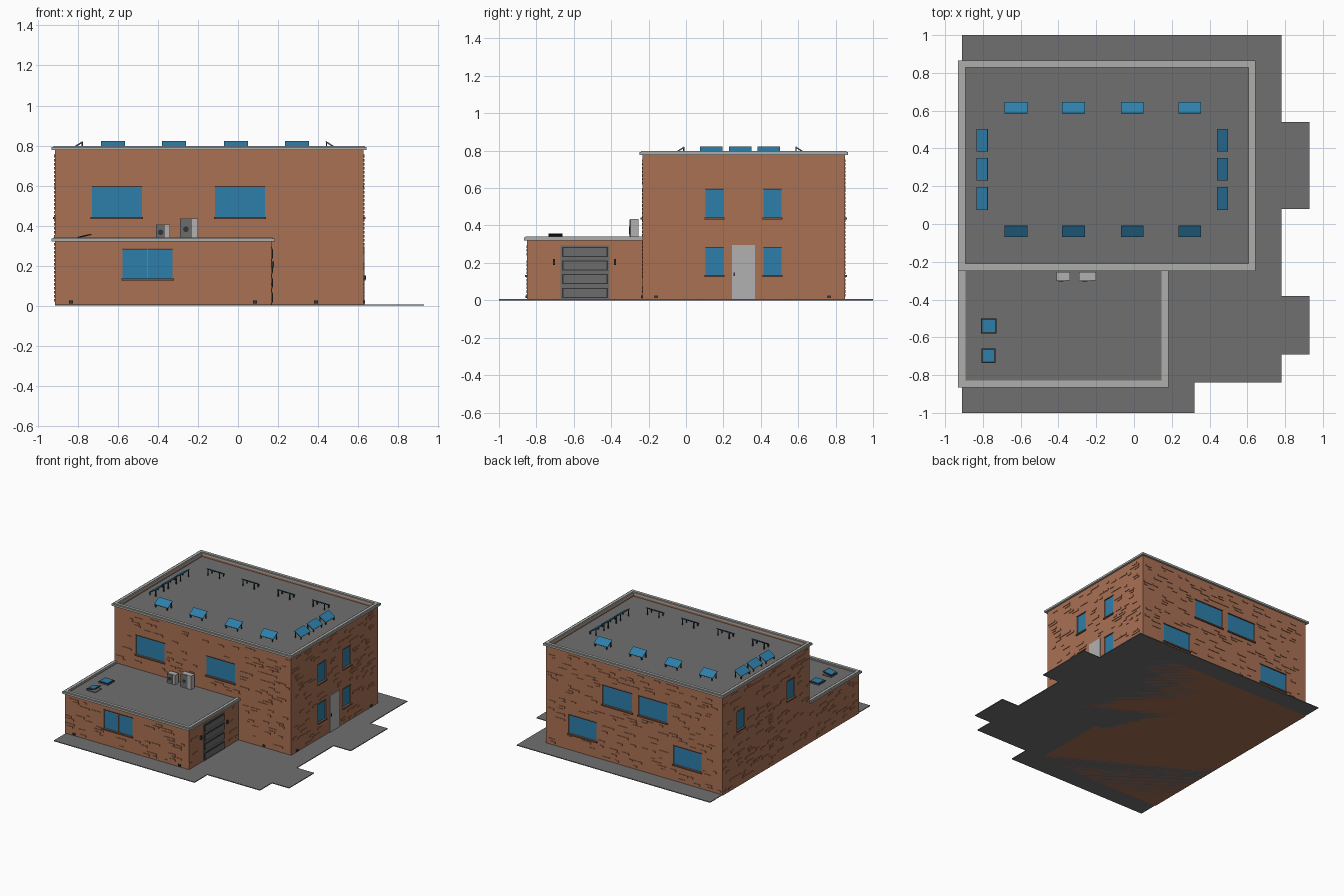
import bpy, bmesh, math, random
from mathutils import Matrix, Vector

if "Cube" in bpy.data.objects:
    bpy.data.objects.remove(bpy.data.objects["Cube"])

random.seed(4)


def mat(name, r, g, b):
    m = bpy.data.materials.new(name)
    m.diffuse_color = (r, g, b, 1)
    m.use_nodes = True
    m.node_tree.nodes["Principled BSDF"].inputs["Base Color"].default_value = m.diffuse_color
    return m


BRICK = mat("brick", 0.40, 0.165, 0.088)
SILL = mat("dark_brick", 0.20, 0.085, 0.05)
ASPHALT = mat("asphalt_grey", 0.16, 0.16, 0.16)
TRIM = mat("light_grey_trim", 0.42, 0.42, 0.41)
GLASS = mat("blue_glass", 0.027, 0.21, 0.40)
DOOR = mat("pale_grey", 0.44, 0.44, 0.44)
METAL = mat("mid_grey", 0.15, 0.15, 0.15)
DARK = mat("dark_grey", 0.035, 0.035, 0.035)


def add_box(bm, x0, x1, y0, y1, z0, z1, m=Matrix()):
    c = Matrix.Translation(((x0 + x1) / 2, (y0 + y1) / 2, (z0 + z1) / 2))
    s = Matrix.Diagonal((abs(x1 - x0), abs(y1 - y0), abs(z1 - z0), 1))
    bmesh.ops.create_cube(bm, size=1, matrix=m @ c @ s)


def finish(name, bm, material):
    me = bpy.data.meshes.new(name)
    bm.to_mesh(me)
    bm.free()
    me.materials.append(material)
    ob = bpy.data.objects.new(name, me)
    bpy.context.collection.objects.link(ob)
    return ob


def boxes(name, material, *bounds):
    bm = bmesh.new()
    for b in bounds:
        add_box(bm, *b)
    return finish(name, bm, material)


# Paved ground slab with stepped outline
outline = [(-.91, -1), (.32, -1), (.32, -.84), (.78, -.84), (.78, -.69), (.93, -.69),
           (.93, -.38), (.78, -.38), (.78, .08), (.93, .08), (.93, .54), (.78, .54),
           (.78, 1), (-.91, 1)]
bm = bmesh.new()
f = bm.faces.new([bm.verts.new((x, y, 0)) for x, y in outline])
top = bmesh.ops.extrude_face_region(bm, geom=[f])["geom"]
bmesh.ops.translate(bm, verts=[v for v in top if isinstance(v, bmesh.types.BMVert)], vec=(0, 0, .006))
bmesh.ops.recalc_face_normals(bm, faces=bm.faces)
finish("paving", bm, ASPHALT)

# Wall planes: axis of the normal, plane position, outward sign, u range, z range
X0, X1, Y0, Y1, YA, XA = -.915, .627, -.232, .85, -.85, .167
WALLS = {
    "front": ("y", Y0, -1, X0, X1, 0, .77),
    "back": ("y", Y1, 1, X0, X1, 0, .77),
    "right": ("x", X1, 1, Y0, Y1, 0, .77),
    "left": ("x", X0, -1, Y0, Y1, 0, .77),
    "annex_front": ("y", YA, -1, X0, XA, 0, .31),
    "annex_right": ("x", XA, 1, YA, Y0, 0, .31),
    "annex_left": ("x", X0, -1, YA, Y0, 0, .31),
}
LOW, HIGH = (.135, .28), (.443, .592)
WINDOWS = {
    "front": [(-.73, -.48, *HIGH), (-.115, .135, *HIGH)],
    "back": [(-.125, .135, *HIGH), (-.43, -.18, *HIGH), (.185, .43, *LOW), (-.73, -.485, *LOW)],
    "right": [(a, a + .096, *z) for a in (.105, .415) for z in (LOW, HIGH)],
    "left": [(.575, .67, *HIGH), (-.05, .045, *HIGH)],
    "annex_front": [(-.577, -.454, *LOW), (-.45, -.327, *LOW)],
}
BLOCKED = {"right": [(.24, .375, 0, .30)], "annex_right": [(-.73, -.37, 0, .30)],
           "front": [(X0, XA, 0, .35)]}


def wall_box(w, u0, u1, z0, z1, d0, d1):
    """Bounds of a box placed on a wall, d measured outward from its surface."""
    axis, p, s = WALLS[w][:3]
    a, b = sorted((p + s * d0, p + s * d1))
    return (u0, u1, a, b, z0, z1) if axis == "y" else (a, b, u0, u1, z0, z1)


# Brick volumes, with window recesses and sunken roofs cut out
def volume(name, bounds, cuts):
    ob = boxes(name, BRICK, bounds)
    cutter = boxes(name + "_cutter", BRICK, *cuts)
    cutter.hide_render = True
    cutter.hide_viewport = True
    mod = ob.modifiers.new("openings", "BOOLEAN")
    mod.operation, mod.object, mod.solver = "DIFFERENCE", cutter, "EXACT"


def recesses(*walls):
    return [wall_box(w, *win, -.012, .02) for w in walls for win in WINDOWS[w]]


volume("main_walls", (X0, X1, Y0, Y1, 0, .78),
       recesses("front", "back", "right", "left") + [(X0 + .02, X1 - .02, Y0 + .02, Y1 - .02, .76, .9)])
volume("annex_walls", (X0, XA, YA, Y0, 0, .324), recesses("annex_front"))

# Glass, sills and lintels
glass, sill = [], []
for w, wins in WINDOWS.items():
    for u0, u1, z0, z1 in wins:
        glass.append(wall_box(w, u0, u1, z0, z1, -.014, -.006))
        sill.append(wall_box(w, u0 - .006, u1 + .006, z0 - .01, z0, -.012, .01))
        sill.append(wall_box(w, u0 - .003, u1 + .003, z1, z1 + .005, -.012, .003))
boxes("window_glass", GLASS, *glass)
boxes("window_sills", SILL, *sill)

# Scattered raised bricks on every wall, clear of the openings
raised = []
for w, (axis, p, s, ua, ub, za, zb) in WALLS.items():
    taken = WINDOWS.get(w, []) + BLOCKED.get(w, [])
    for _ in range(int((ub - ua) * (zb - za) * 190)):
        n = random.choice((.03, .05, .05, .08))
        u, z = random.uniform(ua, ub - n), za + .02 + .02 * random.randrange(int((zb - za - .03) / .02))
        if all(u + n < a - .01 or u > b + .01 or z + .02 < c - .012 or z > d + .008 for a, b, c, d in taken):
            raised.append(wall_box(w, u, u + n, z, z + .014, -.002, .004))
boxes("raised_bricks", BRICK, *raised)


# Roof surfaces and stepped parapet caps
def ring(x0, x1, y0, y1, z0, z1, t, back=True):
    parts = [(x0, x1, y0, y0 + t, z0, z1), (x0, x0 + t, y0 + t, y1, z0, z1), (x1 - t, x1, y0 + t, y1, z0, z1)]
    if back:
        parts[1:] = [(a, b, c, y1 - t, z0, z1) for a, b, c, _, _, _ in parts[1:]]
        parts.append((x0, x1, y1 - t, y1, z0, z1))
    return parts


boxes("main_roof", ASPHALT, (X0 + .019, X1 - .019, Y0 + .019, Y1 - .019, .755, .764))
boxes("annex_roof", ASPHALT, (X0 + .01, XA - .01, YA + .01, Y0, .32, .328))
boxes("main_parapet_cap", TRIM, *ring(X0 - .016, X1 + .016, Y0 - .016, Y1 + .016, .778, .793, .038),
      *ring(X0 - .008, X1 + .008, Y0 - .008, Y1 + .008, .79, .798, .022))
boxes("annex_parapet_cap", TRIM, *ring(X0 - .016, XA + .016, YA - .016, Y0, .32, .335, .038, False),
      *ring(X0 - .008, XA + .008, YA - .008, Y0, .332, .34, .022, False))

# Tilted solar panels on legs, facing outward on each side of the roof
panel, legs = bmesh.new(), bmesh.new()
spots = [(x, y, r) for x in (-.625, -.32, -.01, .295) for y, r in ((-.037, 0), (.614, 180))]
spots += [(x, y, r) for y in (.135, .29, .443) for x, r in ((.467, 90), (-.803, -90))]
for x, y, r in spots:
    base = Matrix.Translation((x, y, 0)) @ Matrix.Rotation(math.radians(r), 4, "Z")
    tilt = base @ Matrix.Translation((0, 0, .801)) @ Matrix.Rotation(math.radians(32), 4, "X")
    add_box(panel, -.06, .06, -.034, .034, 0, .004, tilt)
    add_box(legs, -.058, .058, -.032, .032, -.003, 0, tilt)
    for sx in (-.05, .05):
        add_box(legs, sx - .003, sx + .003, .022, .028, .76, .814, base)
        add_box(legs, sx - .003, sx + .003, -.028, -.022, .76, .785, base)
finish("solar_panels", panel, GLASS)
finish("solar_panel_legs", legs, DARK)

# Annex skylights with hinged tilted glass
curb, lid, pane = bmesh.new(), bmesh.new(), bmesh.new()
for x, y, h, ang in ((-.77, -.54, .041, 0), (-.77, -.697, .038, -13)):
    add_box(curb, x - h, x + h, y - h, y + h, .325, .334)
    m = Matrix.Translation((x, y, .337 - ang * .0008)) @ Matrix.Rotation(math.radians(ang), 4, "Y")
    add_box(lid, -h, h, -h, h, -.003, .002, m)
    add_box(pane, -h + .008, h - .008, -h + .008, h - .008, 0, .004, m)
finish("skylight_curbs", curb, METAL)
finish("skylight_frames", lid, DARK)
finish("skylight_panes", pane, GLASS)

# Rooftop ventilation units: pale box, grey front plate, dark fan
body, plate, fan = bmesh.new(), bmesh.new(), bmesh.new()
for x0, x1, z1 in ((-.41, -.34, .405), (-.29, -.2, .435)):
    xm, zm = x0 + (x1 - x0) * .66, (.328 + z1) / 2
    add_box(body, x0, x1, -.298, -.255, .325, z1)
    add_box(plate, x0 + .001, xm, -.302, -.297, .332, z1 - .002)
    bmesh.ops.create_cone(fan, cap_ends=True, segments=16, radius1=.014, radius2=.014, depth=.004,
                          matrix=Matrix.Translation(((x0 + xm) / 2, -.302, zm)) @ Matrix.Rotation(math.pi / 2, 4, "X"))
finish("vent_unit_bodies", body, DOOR)
finish("vent_unit_plates", plate, METAL)
finish("vent_unit_fans", fan, DARK)

# Side door with handle
boxes("side_door", DOOR, wall_box("right", .245, .37, .006, .295, -.005, .006))
boxes("door_handle", DARK, wall_box("right", .254, .262, .13, .15, .004, .012))

# Garage door: slab, dark seams and four raised panels
rows = [(.017 + .073 * i, .063 + .073 * i) for i in range(4)]
boxes("garage_door", METAL, wall_box("annex_right", -.67, -.41, .006, .292, -.005, .004))
boxes("garage_seams", DARK, *[wall_box("annex_right", -.664, -.416, a - .004, b + .004, 0, .006) for a, b in rows])
boxes("garage_panels", METAL, *[wall_box("annex_right", -.656, -.424, a + .002, b - .002, 0, .009) for a, b in rows])

# Garage lamps and small wall-foot vents
boxes("garage_lamps", DARK, *[wall_box("annex_right", u - .005, u + .005, .19, .22, 0, .012) for u in (-.705, -.38)])
boxes("foot_vents", DARK, *[wall_box(w, u - .01, u + .01, .012, .026, 0, .008) for w, u in (
    ("annex_front", -.835), ("annex_front", .085), ("front", .39), ("right", -.16), ("right", .765))])
